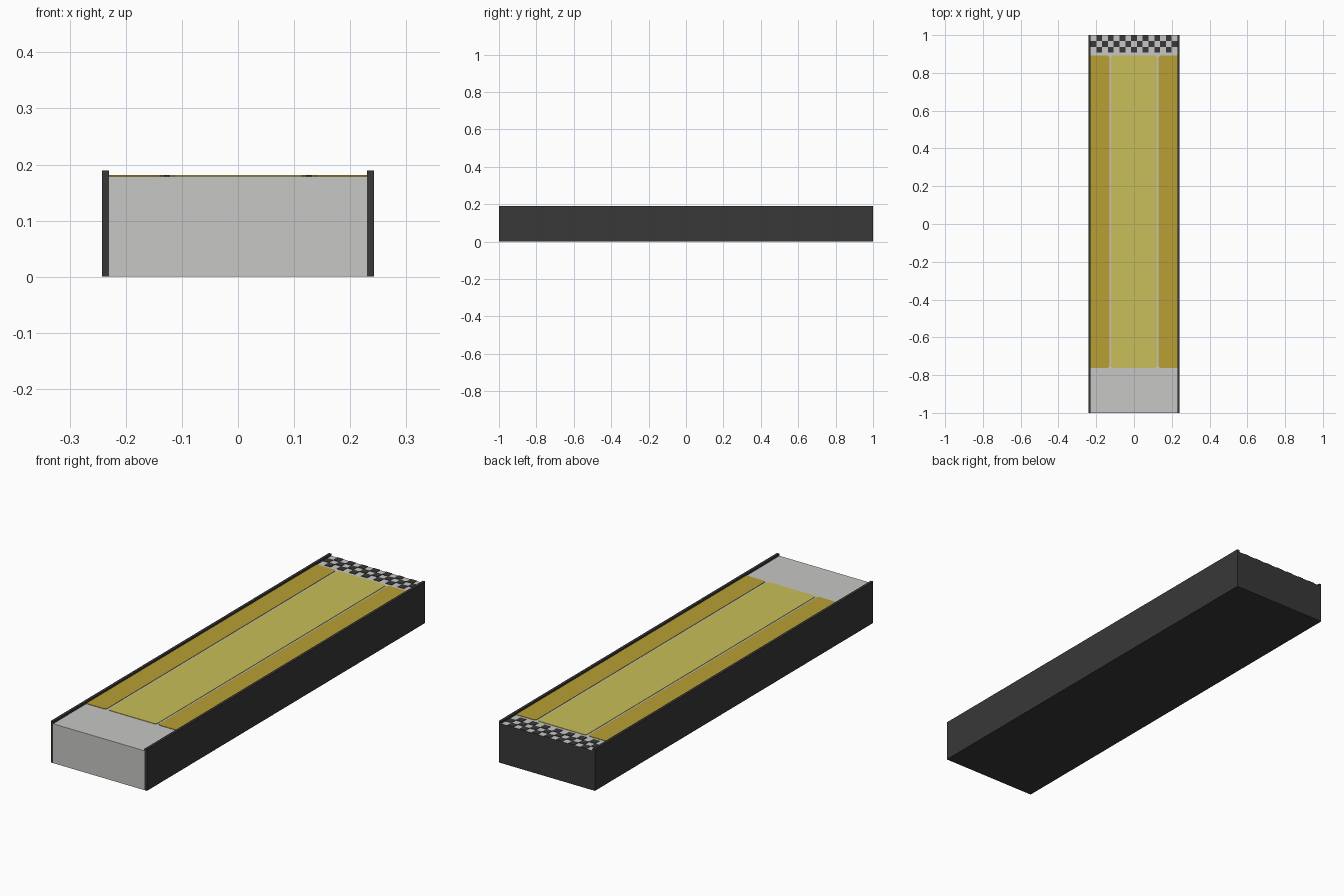
import bpy
import bmesh

if "Cube" in bpy.data.objects:
    bpy.data.objects.remove(bpy.data.objects["Cube"])


def material(name, rgb):
    m = bpy.data.materials.new(name)
    m.diffuse_color = (*rgb, 1.0)
    m.use_nodes = True
    m.node_tree.nodes["Principled BSDF"].inputs["Base Color"].default_value = m.diffuse_color
    return m


GREY = material("light grey", (0.57, 0.57, 0.56))
DARK = material("charcoal", (0.04, 0.04, 0.04))
PALE = material("pale yellow", (0.58, 0.52, 0.10))
GOLD = material("golden yellow", (0.48, 0.35, 0.035))

HALF = 0.23      # half width of the deck
OUTER = 0.242    # half width over the side boards
TOP = 0.179      # deck height
SKIN = 0.002     # thickness of the painted plates


def finish(name, bm, mats):
    bmesh.ops.recalc_face_normals(bm, faces=bm.faces)
    me = bpy.data.meshes.new(name)
    bm.to_mesh(me)
    bm.free()
    for m in mats:
        me.materials.append(m)
    ob = bpy.data.objects.new(name, me)
    bpy.context.collection.objects.link(ob)
    return ob


def prism(name, outline, z0, z1, mats):
    bm = bmesh.new()
    face = bm.faces.new([bm.verts.new((x, y, z0)) for x, y in outline])
    ext = bmesh.ops.extrude_face_region(bm, geom=[face])
    for v in ext["geom"]:
        if isinstance(v, bmesh.types.BMVert):
            v.co.z = z1
    return finish(name, bm, mats)


def rect(x0, x1, y0, y1):
    return [(x0, y0), (x1, y0), (x1, y1), (x0, y1)]


def clipped(x0, x1, y0, y1, left, right):
    # Rectangle with cut corners on the left and/or right side
    a, b = left, right
    pts = [(x0 + a, y0), (x1 - b, y0), (x1, y0 + b), (x1, y1 - b),
           (x1 - b, y1), (x0 + a, y1), (x0, y1 - a), (x0, y0 + a)]
    return list(dict.fromkeys(pts))


# Deck body: light top and front, dark back and underside
body = prism("deck_body", rect(-HALF, HALF, -1, 1), 0, TOP, [GREY, DARK])
for p in body.data.polygons:
    p.material_index = int(p.normal.y > 0.5 or p.normal.z < -0.5)

# Side boards standing slightly above the deck
for side, s in (("left", -1), ("right", 1)):
    x0, x1 = sorted((s * HALF, s * OUTER))
    prism(side + "_side_board", rect(x0, x1, -1, 1), 0, 0.189, [DARK])

# Lane stripes: wide centre and two edge bands, with thin gaps between
Y0, Y1, CUT = -0.762, 0.893, 0.008
prism("centre_lane", clipped(-0.122, 0.122, Y0, Y1, CUT, CUT), TOP, TOP + SKIN, [PALE])
prism("left_lane", clipped(-HALF, -0.131, Y0, Y1, 0, CUT), TOP, TOP + SKIN, [GOLD])
prism("right_lane", clipped(0.131, HALF, Y0, Y1, CUT, 0), TOP, TOP + SKIN, [GOLD])

# Chequered strip at the far end: dark squares on the grey deck
COLS, ROWS, START = 15, 3, 0.907
cw, ch = 2 * HALF / COLS, (1 - START) / ROWS
bm = bmesh.new()
for i in range(COLS):
    for j in range(ROWS):
        if (i + j) % 2:
            x, y = -HALF + i * cw, START + j * ch
            cube = bmesh.ops.create_cube(bm, size=1)
            bmesh.ops.scale(bm, vec=(cw, ch, SKIN), verts=cube["verts"])
            bmesh.ops.translate(bm, vec=(x + cw / 2, y + ch / 2, TOP + SKIN / 2),
                                verts=cube["verts"])
finish("chequered_strip", bm, [DARK])
